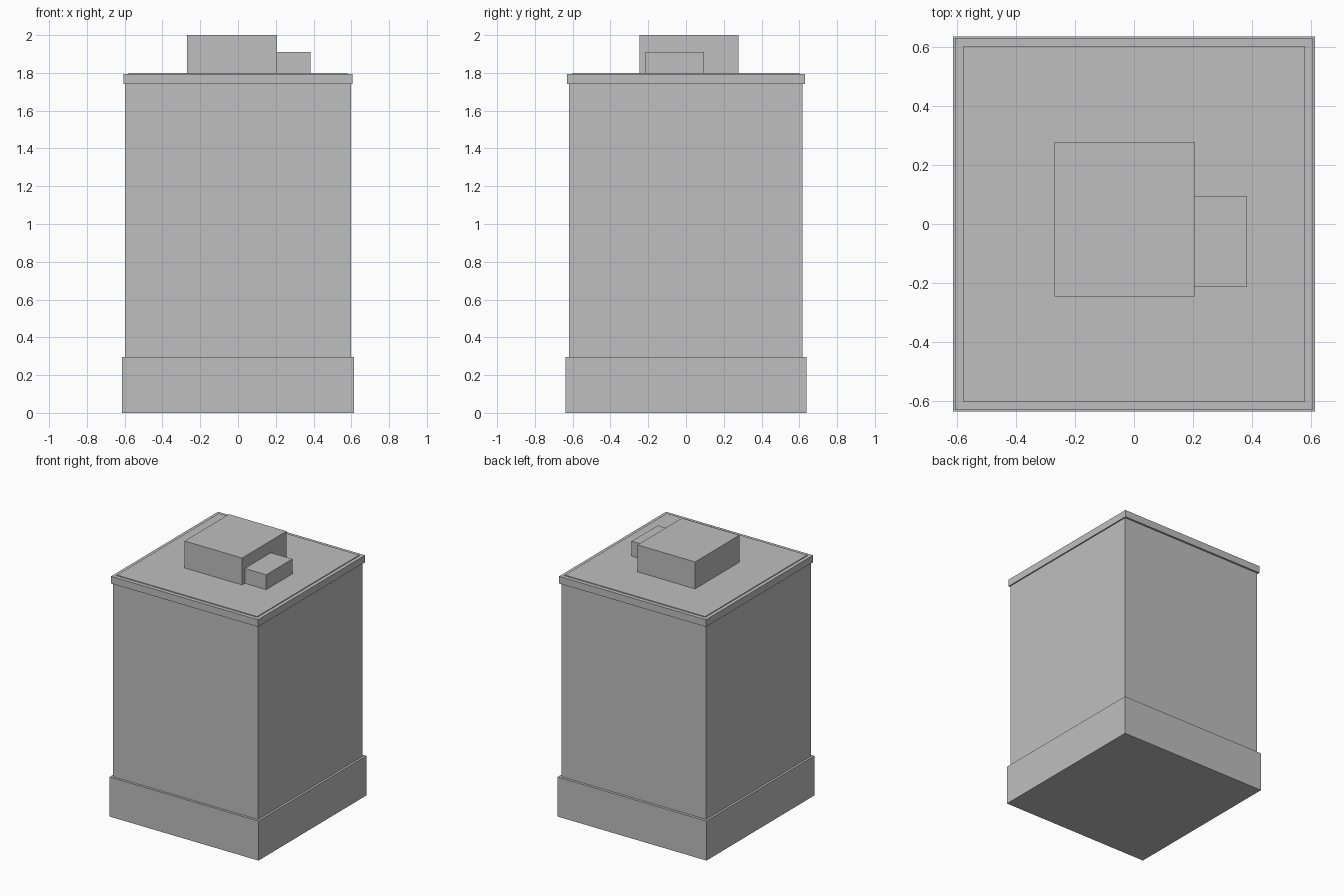
import bpy

cube = bpy.data.objects.get("Cube")
if cube:
    bpy.data.objects.remove(cube, do_unlink=True)

# One plain grey for the whole building
GREY = (0.52, 0.52, 0.52, 1.0)
grey = bpy.data.materials.new("light_grey")
grey.use_nodes = True
grey.diffuse_color = GREY
grey.node_tree.nodes["Principled BSDF"].inputs["Base Color"].default_value = GREY


def block(name, x, y, z):
    """Box spanning the given (low, high) ranges."""
    ranges = (x, y, z)
    bpy.ops.mesh.primitive_cube_add(size=1, location=[(a + b) / 2 for a, b in ranges])
    obj = bpy.context.object
    obj.name = name
    obj.scale = [b - a for a, b in ranges]
    bpy.ops.object.transform_apply(location=False, rotation=False, scale=True)
    obj.data.materials.append(grey)
    return obj


# Main tower: plinth, walls, cornice and thin roof sheet
block("plinth", (-0.615, 0.615), (-0.637, 0.637), (0, 0.295))
block("walls", (-0.598, 0.598), (-0.619, 0.617), (0.295, 1.74))
block("cornice", (-0.607, 0.607), (-0.631, 0.631), (1.74, 1.793))
block("roof_sheet", (-0.58, 0.58), (-0.602, 0.602), (1.793, 1.799))

# Rooftop structures
block("roof_house", (-0.27, 0.206), (-0.246, 0.278), (1.799, 2.0))
block("roof_annex", (0.206, 0.383), (-0.214, 0.094), (1.799, 1.91))
